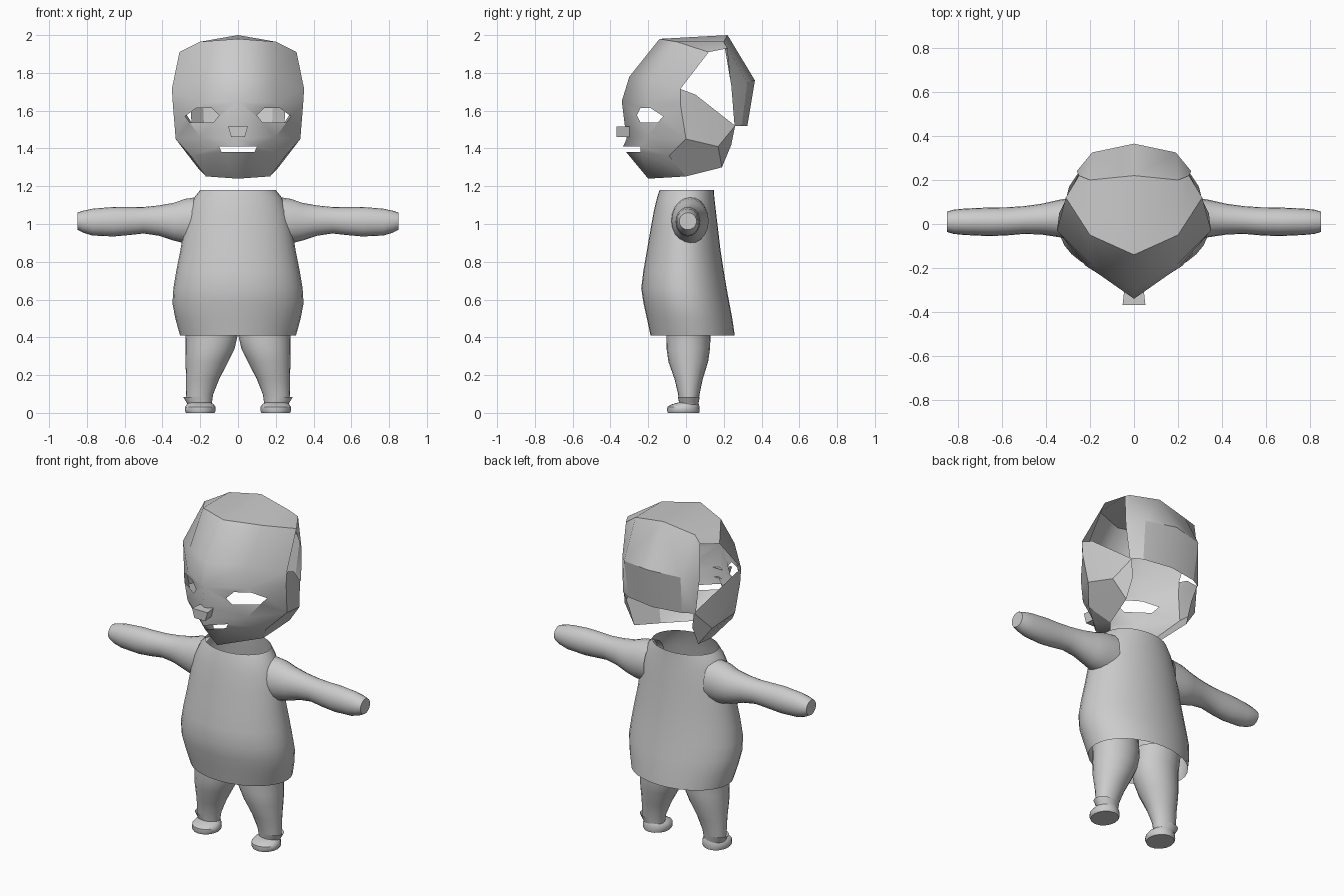
import bpy, bmesh
from math import sin, cos, pi

if "Cube" in bpy.data.objects:
    bpy.data.objects.remove(bpy.data.objects["Cube"])


def make(name, verts, faces, mirror=False, angle=35):
    mesh = bpy.data.meshes.new(name)
    mesh.from_pydata(verts, [], faces)
    bm = bmesh.new()
    bm.from_mesh(mesh)
    bmesh.ops.recalc_face_normals(bm, faces=bm.faces)
    bm.to_mesh(mesh)
    bm.free()
    ob = bpy.data.objects.new(name, mesh)
    bpy.context.collection.objects.link(ob)
    bpy.ops.object.select_all(action='DESELECT')
    ob.select_set(True)
    bpy.context.view_layer.objects.active = ob
    bpy.ops.object.shade_smooth_by_angle(angle=angle * pi / 180)
    if mirror:
        m = ob.modifiers.new("Mirror", 'MIRROR')
        m.use_clip = True
        m.merge_threshold = 0.002
    return ob


def loft(name, rings, axis='z', n=20, caps=(), mirror=False):
    # each ring: position along axis, two centre coordinates, two radii
    verts, faces = [], []
    for p, c1, c2, r1, r2 in rings:
        for k in range(n):
            a = 2 * pi * k / n
            u, v = c1 + r1 * cos(a), c2 + r2 * sin(a)
            verts.append((p, u, v) if axis == 'x' else (u, v, p))
    for i in range(len(rings) - 1):
        for k in range(n):
            j = (k + 1) % n
            faces.append((i * n + k, i * n + j, (i + 1) * n + j, (i + 1) * n + k))
    for c in caps:
        faces.append([c * n + k for k in range(n)])
    return make(name, verts, faces, mirror)


# tunic: open at neck and hem; z, half width, front y, back y
tunic = [(1.18, .20, -.14, .147), (1.14, .232, -.153, .15), (1.07, .262, -.17, .158),
         (.97, .287, -.188, .17), (.86, .305, -.207, .183), (.75, .327, -.226, .2),
         (.66, .342, -.237, .215), (.58, .347, -.225, .23), (.50, .332, -.207, .245),
         (.41, .307, -.188, .258)]
loft("tunic", [(z, 0, (f + b) / 2, w, (b - f) / 2) for z, w, f, b in tunic], n=32)

# arms
loft("arms", [(.20, .02, 1.02, .10, .125), (.28, .022, 1.015, .098, .118),
              (.34, .025, 1.012, .085, .10), (.42, .022, 1.018, .07, .08),
              (.50, .018, 1.02, .063, .07), (.58, .012, 1.015, .064, .074),
              (.66, .01, 1.012, .065, .078), (.77, .01, 1.01, .06, .071),
              (.82, .01, 1.012, .055, .058), (.85, .01, 1.015, .046, .045)],
     'x', caps=(9,), mirror=True)

# legs
loft("legs", [(.52, .15, .015, .14, .12), (.41, .14, .013, .138, .117),
              (.34, .148, .012, .13, .115), (.27, .165, .012, .113, .105),
              (.18, .187, .014, .088, .075), (.10, .203, .015, .072, .057),
              (.05, .205, .015, .066, .05)], caps=(0,), mirror=True)

# ankle cuffs and shoes
loft("cuffs", [(.085, .215, .015, .075, .058), (.045, .205, .015, .062, .05)], mirror=True)
loft("shoes", [(0, .2, -.013, .075, .083), (.012, .2, -.014, .082, .086),
               (.032, .2, -.014, .08, .085), (.045, .2, -.004, .072, .072),
               (.055, .202, .012, .06, .052)], n=16, caps=(0, 4), mirror=True)

# head: half shell; cranium rows from brow over the crown to the nape
skull = [
    [(0, -.34, 1.65), (.2, -.2, 1.64), (.345, -.03, 1.635)],
    [(0, -.30, 1.78), (.2, -.18, 1.77), (.35, -.03, 1.715)],
    [(0, -.14, 1.98), (.2, -.05, 1.965), (.31, .12, 1.91)],
    [(0, .22, 2.0), (.2, .2, 1.965), (.25, .22, 1.93)],
    [(0, .365, 1.76), (.19, .325, 1.75), (.26, .24, 1.73)],
    [(0, .325, 1.52), (.18, .295, 1.52), (.245, .257, 1.52)]]
verts = [p for row in skull for p in row]
faces = [(r * 3 + c, r * 3 + c + 1, r * 3 + c + 4, r * 3 + c + 3)
         for r in range(5) for c in range(2)]
ids = {'bridge': 0, 'brow': 1, 'temple': 2, 'side': 5}


def add(**pts):
    for k, p in pts.items():
        ids[k] = len(verts)
        verts.append(p)


# eye opening
add(e_in=(.10, -.26, 1.575), e_t1=(.14, -.24, 1.615), e_t2=(.22, -.19, 1.615),
    e_out=(.28, -.12, 1.57), e_b2=(.255, -.15, 1.537), e_b1=(.13, -.24, 1.537))
# nose line, mouth and chin
add(n_top=(0, -.325, 1.53), n_base=(0, -.315, 1.45), cheek=(.20, -.20, 1.46),
    lip=(0, -.333, 1.41), c_up=(.10, -.24, 1.41), c_low=(.088, -.24, 1.382),
    lip2=(0, -.318, 1.382), chin=(0, -.20, 1.24))
# jaw and side of head
add(jaw=(.33, 0, 1.45), j_mid=(.25, -.09, 1.36), j_low=(.17, 0, 1.252),
    ear=(.34, .05, 1.685), b_top=(.235, .26, 1.52), b_mid=(.21, .24, 1.42),
    b_low=(.215, .19, 1.30), mid=(.295, .17, 1.41))
for f in ("bridge brow e_t1 e_in", "brow e_t2 e_t1", "brow temple e_out e_t2",
          "bridge e_in e_b1 n_top", "n_top e_b1 cheek n_base", "e_b1 e_b2 cheek",
          "e_out temple jaw", "e_b2 e_out jaw cheek", "n_base cheek c_up lip",
          "cheek jaw j_mid c_up", "c_up j_mid c_low", "lip2 c_low chin",
          "c_low j_mid j_low chin", "jaw mid b_low j_mid", "j_mid b_low j_low",
          "side ear temple", "temple ear b_top mid", "temple mid jaw",
          "mid b_top b_mid", "mid b_mid b_low"):
    faces.append([ids[k] for k in f.split()])
make("head", verts, faces, True, 28)

# nose: small tapered box
nose = [(x * w, y, z) for y, s in ((-.30, .85), (-.368, 1))
        for x, w, z in ((-1, .052 * s, 1.515), (1, .052 * s, 1.515),
                        (1, .036 * s, 1.46), (-1, .036 * s, 1.46))]
make("nose", nose, [(4, 5, 6, 7)] + [(k, (k + 1) % 4, 4 + (k + 1) % 4, 4 + k) for k in range(4)])
